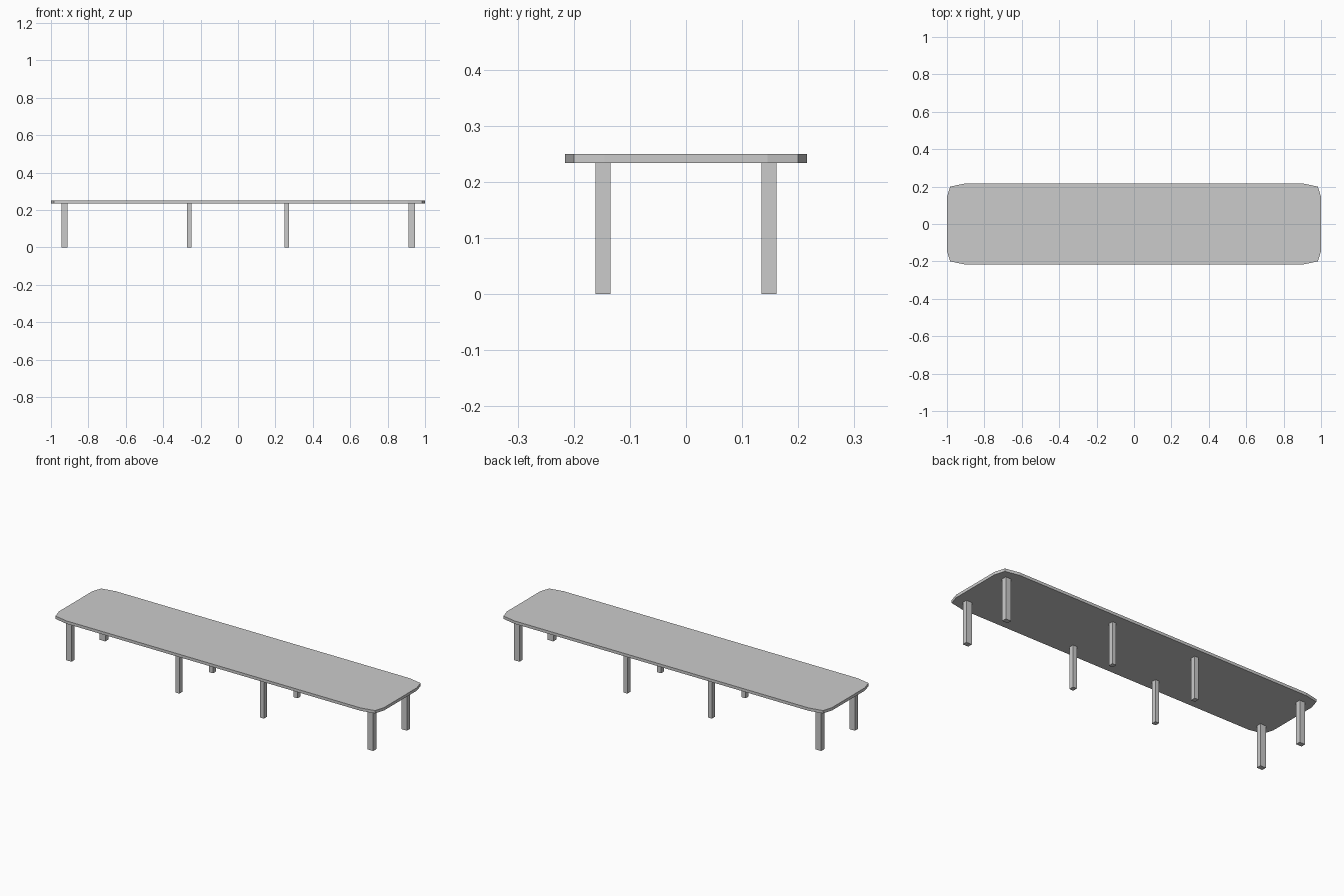
import bpy, bmesh

if "Cube" in bpy.data.objects:
    bpy.data.objects.remove(bpy.data.objects["Cube"])

TOP_Z, UNDER_Z = 0.25, 0.234


def mesh_object(name, bm):
    bmesh.ops.recalc_face_normals(bm, faces=bm.faces)
    mesh = bpy.data.meshes.new(name)
    bm.to_mesh(mesh)
    bm.free()
    obj = bpy.data.objects.new(name, mesh)
    bpy.context.collection.objects.link(obj)
    return obj


def prism(name, outline, z0, z1):
    bm = bmesh.new()
    face = bm.faces.new([bm.verts.new((x, y, z0)) for x, y in outline])
    ext = bmesh.ops.extrude_face_region(bm, geom=[face])
    verts = [v for v in ext["geom"] if isinstance(v, bmesh.types.BMVert)]
    bmesh.ops.translate(bm, verts=verts, vec=(0, 0, z1 - z0))
    return mesh_object(name, bm)


# Table top: one corner mirrored into all four quadrants
corner = [(1.0, 0.145), (0.983, 0.2), (0.905, 0.216)]
half = corner + [(-x, y) for x, y in reversed(corner)]
outline = half + [(-x, -y) for x, y in half]
prism("table_top", outline, UNDER_Z, TOP_Z)

# Legs: wide end legs and slimmer middle legs
for kind, cx, width in (("end_leg", 0.928, 0.034), ("middle_leg", 0.26, 0.024)):
    for sx, side in ((-1, "left"), (1, "right")):
        for sy, row in ((-1, "front"), (1, "back")):
            x, y, w, d = sx * cx, sy * 0.148, width / 2, 0.0135
            prism(f"{row}_{side}_{kind}",
                  [(x - w, y - d), (x + w, y - d), (x + w, y + d), (x - w, y + d)],
                  0, UNDER_Z)
